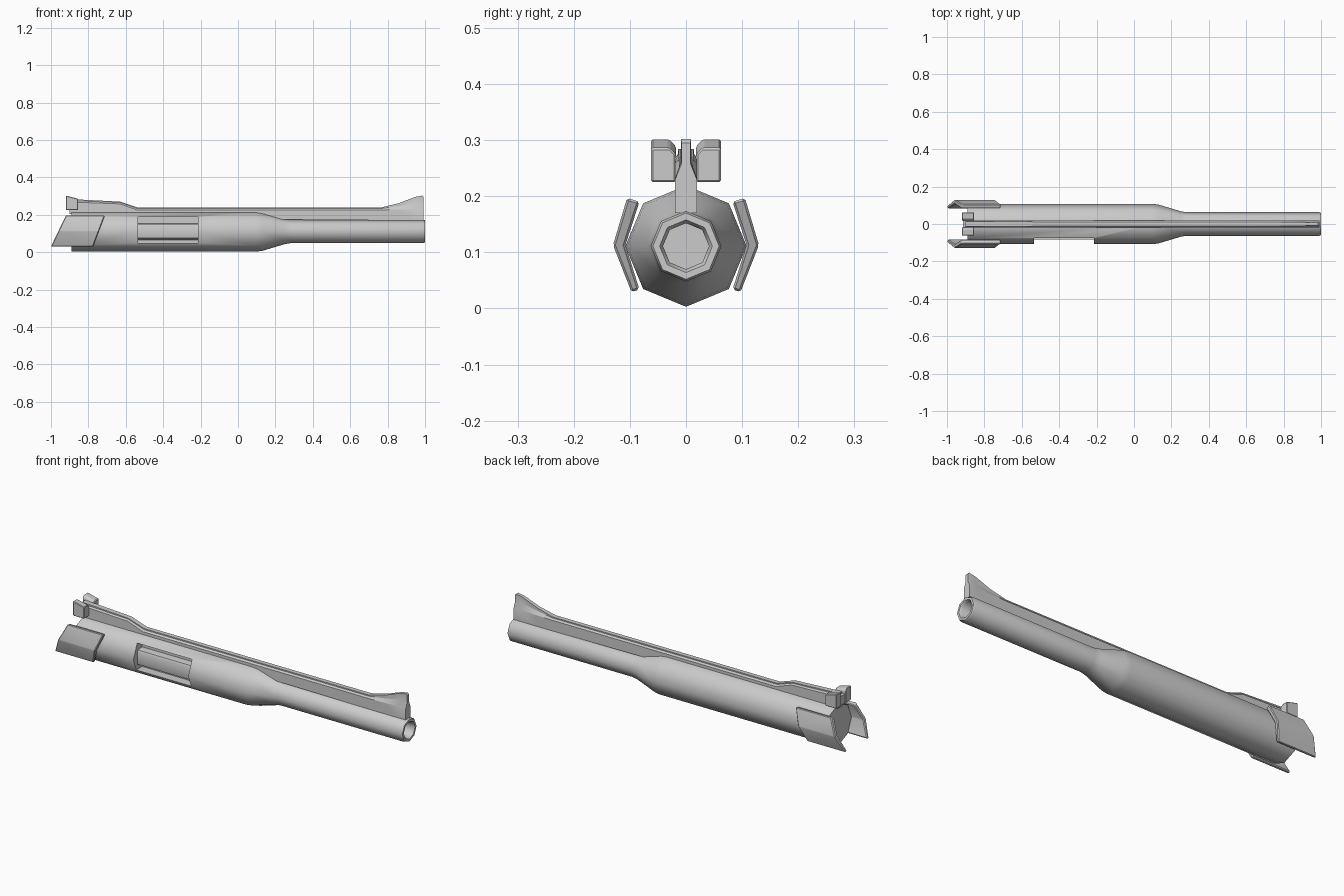
import bpy, bmesh, math

if "Cube" in bpy.data.objects:
    bpy.data.objects.remove(bpy.data.objects["Cube"])

steel = bpy.data.materials.new("light grey steel")
steel.use_nodes = True
COLOUR = (0.6, 0.6, 0.6, 1)
steel.diffuse_color = COLOUR
steel.node_tree.nodes["Principled BSDF"].inputs["Base Color"].default_value = COLOUR

AXIS_Z = 0.111


def loft(name, sections):
    """Skin a row of closed cross-sections and cap both ends."""
    bm = bmesh.new()
    rings = [[bm.verts.new(p) for p in s] for s in sections]
    n = len(rings[0])
    for a, b in zip(rings, rings[1:]):
        for i in range(n):
            j = (i + 1) % n
            bm.faces.new((a[i], a[j], b[j], b[i]))
    bm.faces.new(rings[0])
    bm.faces.new(rings[-1])
    bmesh.ops.recalc_face_normals(bm, faces=bm.faces)
    mesh = bpy.data.meshes.new(name)
    bm.to_mesh(mesh)
    bm.free()
    ob = bpy.data.objects.new(name, mesh)
    bpy.context.collection.objects.link(ob)
    mesh.materials.append(steel)
    return ob


def octagon(x, r, turn=0):
    return [(x, r * math.cos(math.radians(45 * i + turn)),
             AXIS_Z + r * math.sin(math.radians(45 * i + turn))) for i in range(8)]


def box(name, x0, x1, y0, y1, z0, z1):
    return loft(name, [[(x, y0, z0), (x, y1, z0), (x, y1, z1), (x, y0, z1)]
                       for x in (x0, x1)])


def activate(ob):
    bpy.ops.object.select_all(action='DESELECT')
    ob.select_set(True)
    bpy.context.view_layer.objects.active = ob


def bevel(ob, width):
    mod = ob.modifiers.new("soft edges", 'BEVEL')
    mod.width = width
    mod.segments = 1
    mod.limit_method = 'ANGLE'
    activate(ob)
    bpy.ops.object.modifier_apply(modifier=mod.name)


def smooth(ob, angle):
    activate(ob)
    bpy.ops.object.shade_smooth_by_angle(angle=math.radians(angle))


# Octagonal body tapering into the barrel, with a recessed bore
profile = [(-0.89, 0.108), (0.1, 0.108), (0.13, 0.104), (0.25, 0.068),
           (0.28, 0.063), (0.99, 0.063), (1.0, 0.059), (1.0, 0.047),
           (0.99, 0.041), (0.85, 0.041)]
body = loft("body_and_barrel", [octagon(x, r) for x, r in profile])

# Side opening, cut through one wall only
cutter = box("opening_cutter", -0.535, -0.215, -0.2, -0.035, 0.05, 0.188)
cutter.hide_render = True
mod = body.modifiers.new("opening", 'BOOLEAN')
mod.object = cutter
mod.operation = 'DIFFERENCE'
mod.solver = 'EXACT'
activate(body)
bpy.ops.object.modifier_apply(modifier=mod.name)
bpy.data.objects.remove(cutter)
smooth(body, 47)

# Inner bolt seen through the opening
bolt = loft("inner_bolt", [[(x, -0.02, 0.06), (x, -0.072, 0.075), (x, -0.075, 0.085),
                            (x, -0.075, 0.14), (x, -0.07, 0.15), (x, -0.02, 0.155)]
                           for x in (-0.54, -0.21)])
smooth(bolt, 30)


# Top rib, rising into the front sight blade and the rear sight base
def rib_section(x, bottom, shoulder, neck, top, half_top):
    right = [(0.02, bottom), (0.02, shoulder), (half_top, neck), (half_top, top)]
    return [(x, y, z) for y, z in right] + [(x, -y, z) for y, z in reversed(right)]


rib = loft("top_rib", [rib_section(*s) for s in (
    (-0.9, 0.205, 0.268, 0.276, 0.284, 0.014),
    (-0.63, 0.205, 0.258, 0.265, 0.270, 0.013),
    (-0.54, 0.18, 0.226, 0.234, 0.240, 0.012),
    (0.77, 0.17, 0.226, 0.234, 0.240, 0.012),
    (0.86, 0.17, 0.228, 0.246, 0.262, 0.010),
    (0.95, 0.17, 0.230, 0.262, 0.296, 0.009),
    (0.985, 0.17, 0.230, 0.262, 0.302, 0.009),
    (0.992, 0.17, 0.228, 0.258, 0.295, 0.008))])
smooth(rib, 20)

# Rear sight: two wings with a notch between them
for side, label in ((1, "left"), (-1, "right")):
    wing = loft("rear_sight_wing_" + label,
                [[(-0.92, y * side, 0.225), (-0.855, y * side, 0.225),
                  (-0.855, y * side, top - 0.016), (-0.92, y * side, top)]
                 for y, top in ((0.018, 0.29), (0.03, 0.302), (0.062, 0.302))])
    bevel(wing, 0.003)
    smooth(wing, 20)
box("rear_sight_base", -0.915, -0.86, -0.02, 0.02, 0.225, 0.272)


# Slanted chevron grip plates on both sides of the rear
def plate_section(side, rear, slant):
    chevron = [(0.105, 0.197), (0.13, 0.113), (0.097, 0.029),
               (0.083, 0.034), (0.108, 0.113), (0.083, 0.19)]
    return [(rear + slant * (z - 0.03), y * side, z) for y, z in chevron]


for side, label in ((1, "left"), (-1, "right")):
    plate = loft("grip_plate_" + label,
                 [plate_section(side, -1.0, 0.48), plate_section(side, -0.775, 0.38)])
    bevel(plate, 0.004)
    smooth(plate, 20)
